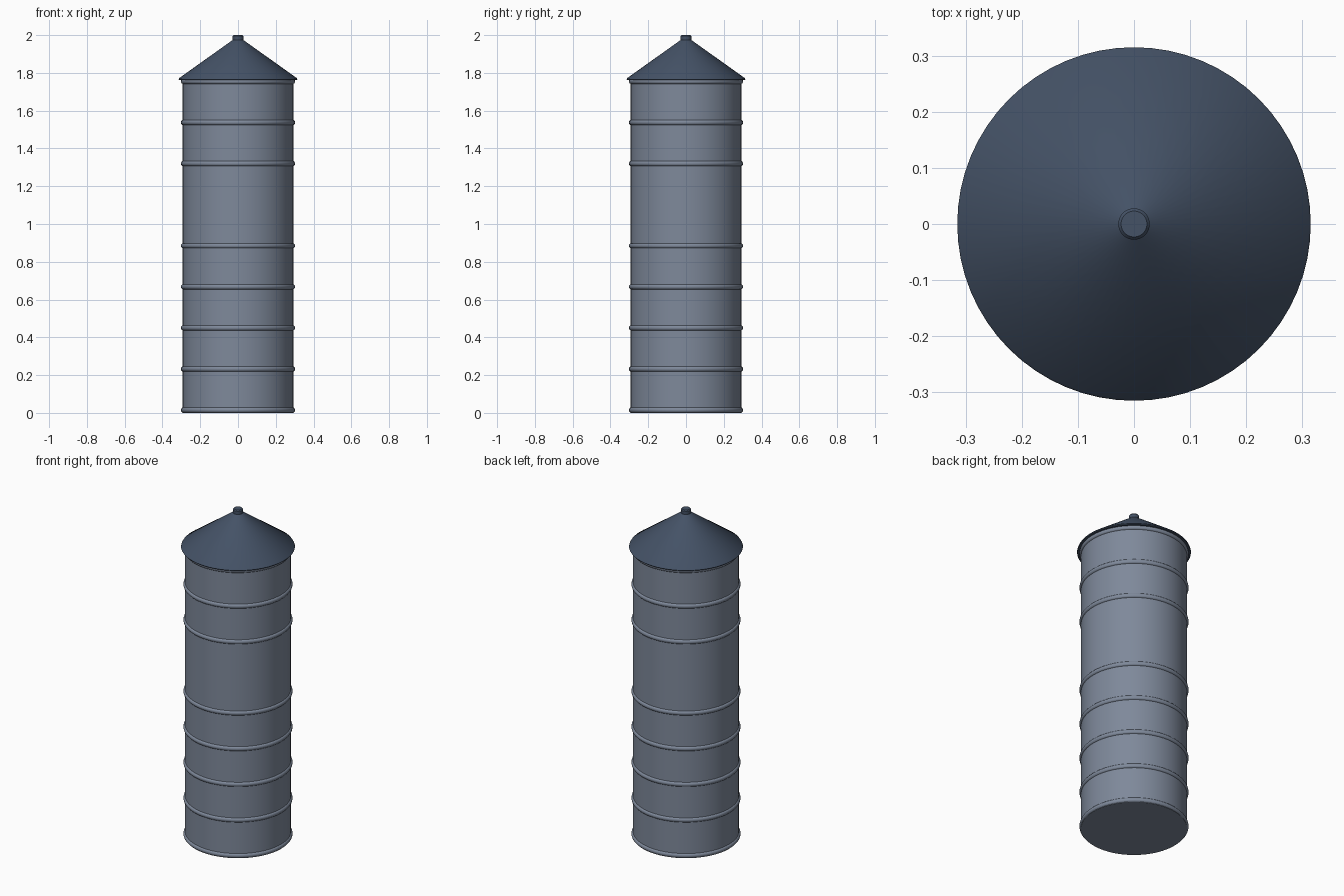
import bpy
import math

SEGMENTS = 64

cube = bpy.data.objects.get("Cube")
if cube:
    bpy.data.objects.remove(cube, do_unlink=True)


def make_material(name, colour):
    mat = bpy.data.materials.new(name)
    mat.use_nodes = True
    mat.diffuse_color = colour
    bsdf = next(n for n in mat.node_tree.nodes if n.type == 'BSDF_PRINCIPLED')
    bsdf.inputs["Base Color"].default_value = colour
    return mat


def lathe(name, profile, mat):
    """Turn a bottom-to-top (radius, height) profile into a capped solid."""
    verts, faces = [], []
    n = SEGMENTS
    for r, z in profile:
        for i in range(n):
            a = math.tau * i / n
            verts.append((r * math.cos(a), r * math.sin(a), z))
    for k in range(len(profile) - 1):
        for i in range(n):
            j = (i + 1) % n
            faces.append((k * n + i, k * n + j, k * n + n + j, k * n + n + i))
    top = (len(profile) - 1) * n
    faces.append(tuple(reversed(range(n))))
    faces.append(tuple(range(top, top + n)))
    mesh = bpy.data.meshes.new(name)
    mesh.from_pydata(verts, [], faces)
    mesh.materials.append(mat)
    obj = bpy.data.objects.new(name, mesh)
    bpy.context.collection.objects.link(obj)
    bpy.ops.object.select_all(action='DESELECT')
    obj.select_set(True)
    bpy.context.view_layer.objects.active = obj
    bpy.ops.object.shade_smooth_by_angle(angle=math.radians(35))
    return obj


steel = make_material("grey steel", (0.21, 0.25, 0.325, 1))
slate = make_material("dark slate blue", (0.058, 0.084, 0.133, 1))

# Cylindrical tank wall
WALL = 0.293
lathe("tank_wall", [(WALL, 0), (WALL, 1.77)], steel)

# Rounded hoops, evenly spaced with one gap above the middle
SPACING = 0.2175
for level in range(9):
    if level == 5:
        continue
    z = 0.015 + level * SPACING
    arc = [math.pi * (s / 6 - 0.5) for s in range(7)]
    profile = [(WALL - 0.003 + 0.012 * math.cos(a), z + 0.014 * math.sin(a))
               for a in arc]
    lathe("hoop", profile, steel)

# Conical roof with a thin overhanging rim
lathe("roof", [(0.29, 1.762), (0.312, 1.762), (0.315, 1.766),
               (0.312, 1.772), (0.02, 1.98)], slate)

# Vent cap with a bevelled top
lathe("roof_cap", [(0.024, 1.95), (0.028, 1.97), (0.028, 1.994),
                   (0.023, 2.0)], slate)
